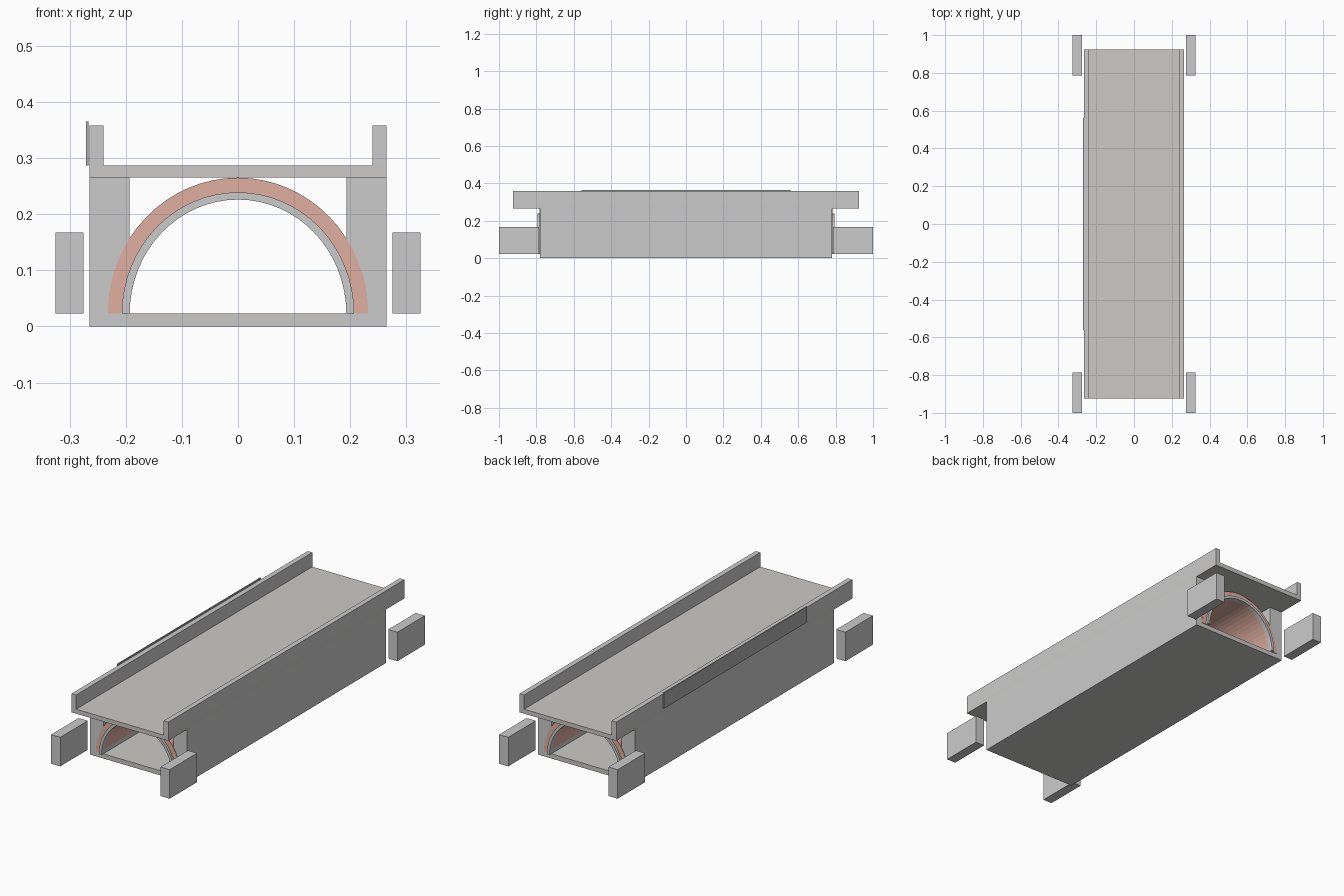
import bpy, bmesh, math

if "Cube" in bpy.data.objects:
    bpy.data.objects.remove(bpy.data.objects["Cube"])


def material(name, rgb):
    m = bpy.data.materials.new(name)
    m.diffuse_color = (*rgb, 1)
    m.use_nodes = True
    m.node_tree.nodes["Principled BSDF"].inputs["Base Color"].default_value = m.diffuse_color
    return m


BRICK = material("brick", (0.75, 0.43, 0.35))
DARK_STONE = material("dark_stone", (0.6, 0.59, 0.57))
PLATE = material("plate_grey", (0.42, 0.42, 0.42))


def finish(name, bm, mat):
    bmesh.ops.recalc_face_normals(bm, faces=bm.faces)
    me = bpy.data.meshes.new(name)
    bm.to_mesh(me)
    bm.free()
    ob = bpy.data.objects.new(name, me)
    bpy.context.collection.objects.link(ob)
    if mat:
        me.materials.append(mat)
    return ob


def box(name, x, y, z, mat=None):
    """Box from (min, max) ranges."""
    bm = bmesh.new()
    bmesh.ops.create_cube(bm, size=1)
    for v in bm.verts:
        v.co = [(r[0] + r[1]) / 2 + c * (r[1] - r[0]) for c, r in zip(v.co, (x, y, z))]
    return finish(name, bm, mat)


def arch(name, inner, outer, y0, y1, mat=None, segments=32):
    """Half-elliptical ring of (rx, rz) radii, extruded along y."""
    bm = bmesh.new()
    rows = []
    for i in range(segments + 1):
        a = math.pi * i / segments
        c, s = math.cos(a), math.sin(a)
        rows.append([bm.verts.new((rx * c, y, SPRING + rz * s))
                     for (rx, rz), y in ((inner, y0), (outer, y0), (outer, y1), (inner, y1))])
    for a, b in zip(rows, rows[1:]):
        for k in range(4):
            n = (k + 1) % 4
            bm.faces.new((a[k], a[n], b[n], b[k]))
    bm.faces.new(rows[0])
    bm.faces.new(rows[-1])
    return finish(name, bm, mat)


SPRING = 0.023      # height where the arch starts
HALF = 0.78         # half length of the walls
DECK = 0.925        # half length of the deck

# Floor slab and road deck
box("floor_slab", (-0.193, 0.193), (-HALF, HALF), (0, SPRING), DARK_STONE)
box("deck", (-0.265, 0.265), (-DECK, DECK), (0.265, 0.287), DARK_STONE)

# Brick vault running the full length
arch("brick_vault", (0.194, 0.204), (0.232, 0.242), -HALF - 0.002, HALF + 0.002, BRICK)

# Stone ring around each mouth
for label, s in (("front", -1), ("back", 1)):
    y0, y1 = sorted((s * 0.77, s * 0.794))
    arch(label + "_arch_ring", (0.193, 0.203), (0.207, 0.216), y0, y1)

# Side walls, parapets and detached wing walls
for side, s in (("left", -1), ("right", 1)):
    def span(a, b):
        return tuple(sorted((s * a, s * b)))
    box(side + "_wall", span(0.193, 0.265), (-HALF, HALF), (0, 0.265))
    box(side + "_parapet", span(0.24, 0.265), (-DECK, DECK), (0.287, 0.358))
    for end, y in (("front", (-1, -0.785)), ("back", (0.785, 1))):
        box(f"{side}_{end}_wing_wall", span(0.275, 0.325), y, (SPRING, 0.167))

# Thin plate on the left parapet
box("parapet_plate", (-0.271, -0.266), (-0.56, 0.56), (0.287, 0.365), PLATE)
